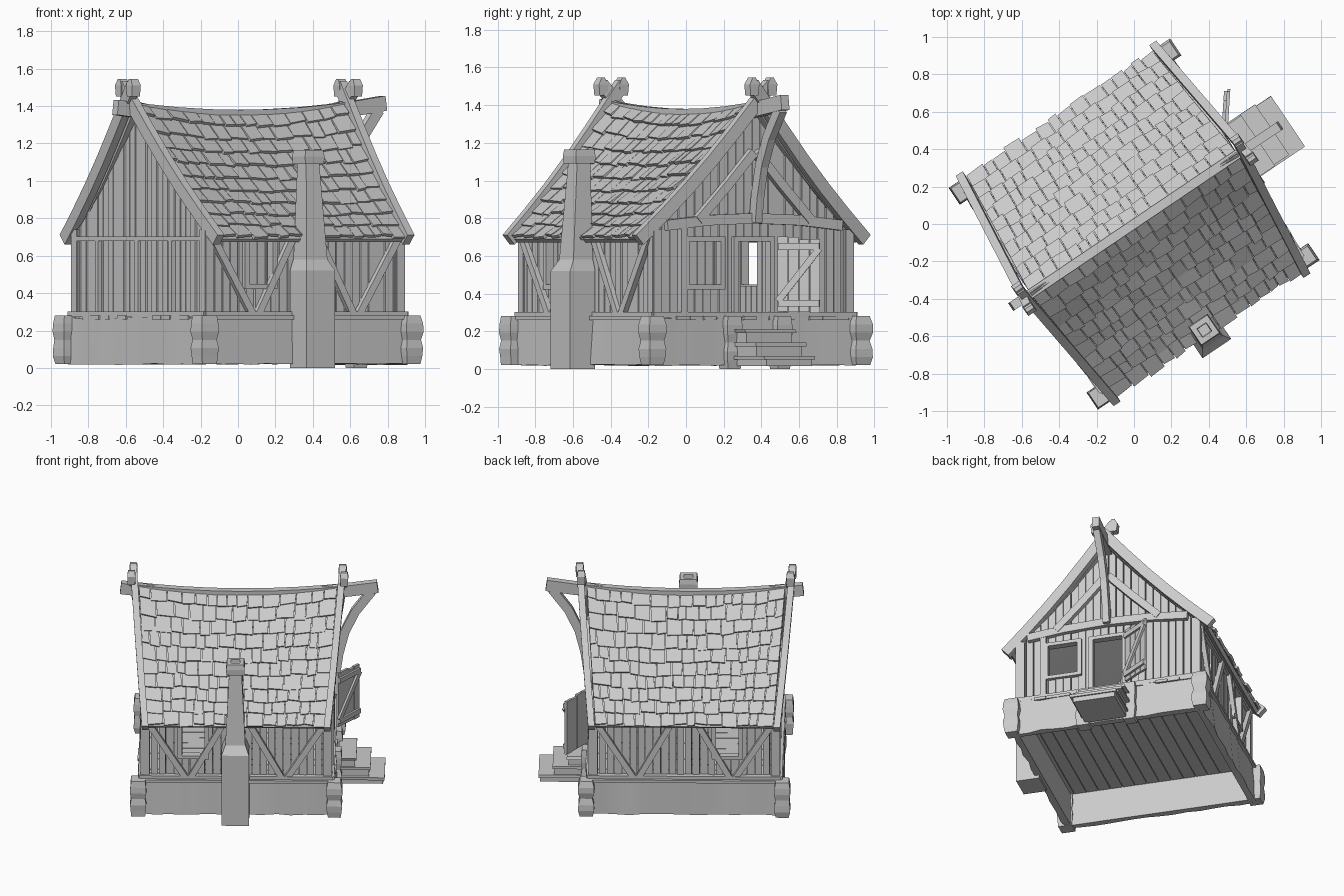
import bpy, bmesh, math, random
from mathutils import Vector as V, Matrix

random.seed(4)
if "Cube" in bpy.data.objects:
    bpy.data.objects.remove(bpy.data.objects["Cube"])

TURN = Matrix.Rotation(math.radians(34), 4, 'Z')   # the whole house is turned
X, Y, Z = V((1, 0, 0)), V((0, 1, 0)), V((0, 0, 1))
WALL, PLANKS, FLOOR = 0.63, 24, 0.27

clay = bpy.data.materials.new("light_grey")
clay.use_nodes = True
clay.diffuse_color = (0.6, 0.6, 0.6, 1)
clay.node_tree.nodes["Principled BSDF"].inputs["Base Color"].default_value = (0.6, 0.6, 0.6, 1)


def rnd(r):
    return random.uniform(-r, r)


def finish(name, bm, smooth=False):
    bmesh.ops.recalc_face_normals(bm, faces=bm.faces)
    bm.transform(TURN)
    me = bpy.data.meshes.new(name)
    bm.to_mesh(me)
    bm.free()
    me.materials.append(clay)
    ob = bpy.data.objects.new(name, me)
    bpy.context.collection.objects.link(ob)
    if smooth:
        bpy.ops.object.select_all(action='DESELECT')
        ob.select_set(True)
        bpy.context.view_layer.objects.active = ob
        bpy.ops.object.shade_smooth_by_angle(angle=math.radians(40))


def rings(bm, sections):
    """Skin a list of four-cornered sections, capped at both ends."""
    loops = [[bm.verts.new(p) for p in s] for s in sections]
    for a, b in zip(loops, loops[1:]):
        for i in range(4):
            bm.faces.new((a[i], a[i - 1], b[i - 1], b[i]))
    bm.faces.new(loops[0])
    bm.faces.new(loops[-1])


def quad(c, a, b, w, h):
    c = V(c)
    return [c + a * w * i / 2 + b * h * j / 2 for i, j in ((-1, -1), (1, -1), (1, 1), (-1, 1))]


def beam(bm, pts, side, w, h, turn=0):
    """Rectangular timber along a path; w runs along side."""
    rot = Matrix.Rotation(turn * math.pi / 2, 3, 'Z')
    pts = [V(p) for p in pts]
    out = []
    for i, p in enumerate(pts):
        t = pts[min(i + 1, len(pts) - 1)] - pts[max(i - 1, 0)]
        out.append([rot @ q for q in quad(p, side, side.cross(t).normalized(), w, h)])
    rings(bm, out)


def roof(s, t, side=1, off=0.0):
    """Point on the sagging roof: s along the ridge, t from eave to ridge."""
    z = 0.69 + t * (0.67 + 0.06 * s * s) - 0.03 * math.sin(math.pi * t)
    return V((s * (0.60 + 0.07 * t), side * (0.70 * (1 - t) + off * 0.7), z + off * 0.7))


# Foundation: four uneven stone walls with bulging posts
bm = bmesh.new()
for k in range(4):
    rot = Matrix.Rotation(k * math.pi / 2, 3, 'Z')
    secs = []
    for i in range(15):
        a = -0.64 + 1.28 * i / 14
        o = rnd(0.008)
        secs.append([rot @ V((d, a, z)) for d, z in
                     ((0.62, 0.02), (0.665 + o, 0.02 + rnd(0.004)), (0.66 - o, FLOOR + rnd(0.005)), (0.62, FLOOR))])
    rings(bm, secs)
finish("stone_foundation", bm, True)

bm = bmesh.new()
posts = [(x, y, 0.02) for x in (-0.66, 0.66) for y in (-0.66, 0.66)] + [(0.655, -0.16, 0), (0.655, 0.16, 0)]
for x, y, z0 in posts:
    secs = []
    for i in range(7):
        w = (0.105 if i % 3 else 0.09) + rnd(0.006) - (0.01 if z0 == 0 else 0)
        secs.append(quad((x, y, z0 + (0.28 - z0) * i / 6), X, Y, w, w))
    rings(bm, secs)
finish("foundation_posts", bm)

# Floor boards and sill timbers
bm = bmesh.new()
for i in range(16):
    y = -0.6375 + 0.085 * i
    beam(bm, [(-0.66 + rnd(0.015), y, FLOOR), (0.66 + rnd(0.015), y, FLOOR)], Y, 0.081, 0.02)
finish("floor_boards", bm)
bm = bmesh.new()
for k in range(4):
    beam(bm, [(0.635, -0.65, 0.287), (0.635, 0.65, 0.287)], X, 0.05, 0.03, k)
finish("sill_timbers", bm)

# Plank walls; openings are (first plank, last plank, bottom, top)
WINDOW = (0.44, 0.68)
openings = {0: [(4, 8) + WINDOW, (10, 14, FLOOR, 0.68)], 1: [(16, 19) + WINDOW], 2: [], 3: [(5, 8) + WINDOW]}
step = 2 * WALL / PLANKS
for k, name in enumerate(("door_gable", "left_side", "plain_gable", "right_side")):
    rot = Matrix.Rotation(k * math.pi / 2, 3, 'Z')

    def top(a):
        return 0.73 if k % 2 else roof(1, 1 - abs(a) / 0.70).z - 0.04

    bm = bmesh.new()
    for i in range(PLANKS):
        a0, a1 = -WALL + i * step, -WALL + (i + 1) * step
        d1 = 0.625 + rnd(0.006)
        spans = [(FLOOR, None)]
        for i0, i1, lo, hi in openings[k]:
            if i0 <= i < i1:
                spans = [(hi, None)] + ([(FLOOR, lo)] if lo > FLOOR else [])
        g = 0.0015 + random.random() * 0.002
        for lo, hi in spans:
            ends = [(d, a) for d, a in ((0.595, a0 + g), (d1, a0 + g), (d1, a1 - g), (0.595, a1 - g))]
            rings(bm, [[rot @ V((d, a, lo)) for d, a in ends],
                       [rot @ V((d, a, hi or top(a))) for d, a in ends]])
    finish(name + "_planks", bm)

    # Frames round the openings
    bm = bmesh.new()
    for i0, i1, lo, hi in openings[k]:
        l, r = -WALL + i0 * step, -WALL + i1 * step
        for a in (l - 0.012, r + 0.012):
            beam(bm, [(0.625, a, lo - 0.01), (0.625, a, hi + 0.02)], Y, 0.03, 0.05, k)
        for z in (lo - 0.005, hi + 0.01):
            beam(bm, [(0.625, l - 0.025, z), (0.625, r + 0.025, z)], Z, 0.025, 0.05, k)
    # Timber framing
    for a in (-0.615, 0.615):
        beam(bm, [(0.615, a, 0.28), (0.615, a, 0.74)], Y, 0.05, 0.06, k)
    if k % 2:
        beam(bm, [(0.63, -0.62, 0.70), (0.63, 0.62, 0.70)], Z, 0.04, 0.03, k)
        for m in (-1, 1):
            for foot, head in ((0.345, 0.60), (0.305, 0.08)):
                beam(bm, [(0.642, m * foot, 0.29), (0.642, m * head, 0.70)], X, 0.03, 0.04, k)
    elif k == 0:
        beam(bm, [(0.64, a, 0.80 - 0.12 * a * a) for a in (-0.56, -0.3, 0, 0.3, 0.56)], X, 0.035, 0.055, k)
        for m in (-1, 1):
            beam(bm, [(0.645, m * 0.36, 0.79), (0.648, m * 0.17, 0.98), (0.65, m * 0.01, 1.15)], X, 0.035, 0.05, k)
        beam(bm, [(0.64, -0.45, 0.28), (0.64, -0.45, 0.78)], Y, 0.04, 0.03, k)
    else:
        beam(bm, [(0.63, -0.62, 0.69), (0.63, 0.62, 0.69)], Z, 0.025, 0.03, k)
        for a in (-0.4, -0.02, 0.3):
            beam(bm, [(0.63, a, 0.28), (0.63, a, 0.69)], Y, 0.03, 0.025, k)
    finish(name + "_timbers", bm)

# Roof deck and overlapping shingles
deck, tiles = bmesh.new(), bmesh.new()
ROWS = 10
for side in (-1, 1):
    for i in range(8):
        s0, s1 = -1 + i / 4, -0.75 + i / 4
        rings(deck, [[roof(s0, t, side, o), roof(s1, t, side, o), roof(s1, t, side, o - 0.025),
                      roof(s0, t, side, o - 0.025)] for t in (0, 0.25, 0.5, 0.75, 1) for o in (0,)])
    for row in range(ROWS):
        s = -1.0
        while s < 0.99:
            e = s + random.uniform(0.08, 0.19)
            e = 1.0 if e > 0.93 else e
            t0 = row / ROWS + rnd(0.012)
            t1 = min(row / ROWS + 0.13, 1.0)
            lift, skew = 0.026 + rnd(0.006), rnd(0.006)
            rings(tiles, [[roof(s + 0.004, t0 + skew, side, lift), roof(e - 0.004, t0 - skew, side, lift),
                           roof(e - 0.004, t0 - skew, side, lift - 0.018), roof(s + 0.004, t0 + skew, side, lift - 0.018)],
                          [roof(s + 0.004, t1, side, 0.008), roof(e - 0.004, t1, side, 0.008),
                           roof(e - 0.004, t1, side, -0.005), roof(s + 0.004, t1, side, -0.005)]])
            s = e
finish("roof_deck", deck)
finish("roof_shingles", tiles)

# Gable boards that lean outward and cross at the peak
bm = bmesh.new()
for end in (-1, 1):
    for side in (-1, 1):
        path = [roof(end, t, side, 0.012) + X * end * (0.02 + 0.012 * t + 0.006 * side) for t in
                (-0.02, 0.2, 0.4, 0.6, 0.8, 1.0, 1.1)]
        beam(bm, path, X, 0.045, 0.07)
        tip = path[-1]
        rings(bm, [quad(tip - Z * 0.06, X, Y, 0.05, 0.05), quad(tip, X, Y, 0.055, 0.06),
                   quad(tip + Z * 0.035, X, Y, 0.045, 0.02)])
finish("gable_boards", bm)

# Sagging ridge beam and the curved brace under its long end
bm = bmesh.new()
beam(bm, [(u, 0, 1.34 + 0.085 * u * u) for u in (-0.79, -0.6, -0.4, -0.2, 0, 0.2, 0.4, 0.6, 0.75, 0.94)], Y, 0.05, 0.08)
finish("ridge_beam", bm)
bm = bmesh.new()
beam(bm, [(0.66, 0, 0.78), (0.68, 0, 0.92), (0.72, 0, 1.08), (0.79, 0, 1.23), (0.90, 0, 1.38)], Y, 0.045, 0.06)
finish("ridge_brace", bm)

# Chimney with shoulders, a cap and a flue
bm = bmesh.new()
rings(bm, [quad((-0.005, v, z), X, Y, w, h) for v, z, w, h in (
    (-0.72, 0.0, 0.185, 0.16), (-0.72, 0.52, 0.185, 0.16), (-0.70, 0.58, 0.135, 0.125),
    (-0.68, 1.09, 0.085, 0.085), (-0.68, 1.09, 0.12, 0.12), (-0.68, 1.13, 0.125, 0.125),
    (-0.68, 1.165, 0.115, 0.115), (-0.68, 1.165, 0.06, 0.055), (-0.68, 1.08, 0.055, 0.05))])
finish("chimney", bm)

# Door steps
bm = bmesh.new()
for i in range(3):
    u0, u1, z = 0.68, 0.99 - 0.095 * i, 0.07 * (i + 1)
    m = (u0 + u1) / 2
    rings(bm, [quad((m, 0, h), X, Y, u1 - u0 - 0.02, 0.29) for h in (0.015, z - 0.02)])
    rings(bm, [quad((m, rnd(0.008), h), X, Y, u1 - u0, 0.325) for h in (z - 0.02, z)])
finish("door_steps", bm)

# Open door leaf with rails and a diagonal
bm = bmesh.new()
hinge, along = V((0.665, 0.135, 0)), V((0.61, 0.79, 0)).normalized()
face = V((along.y, -along.x, 0)) * 0.016
for i in range(4):
    p = hinge + along * (0.03 + 0.057 * i)
    beam(bm, [p + Z * (0.30 + rnd(0.006)), p + Z * (0.695 + rnd(0.008))], along, 0.054, 0.018)
for z0, z1 in ((0.35, 0.35), (0.65, 0.65), (0.36, 0.64)):
    beam(bm, [hinge + face + along * 0.005 + Z * z0, hinge + face + along * 0.225 + Z * z1], face.normalized(), 0.016, 0.035)
finish("door_leaf", bm)
